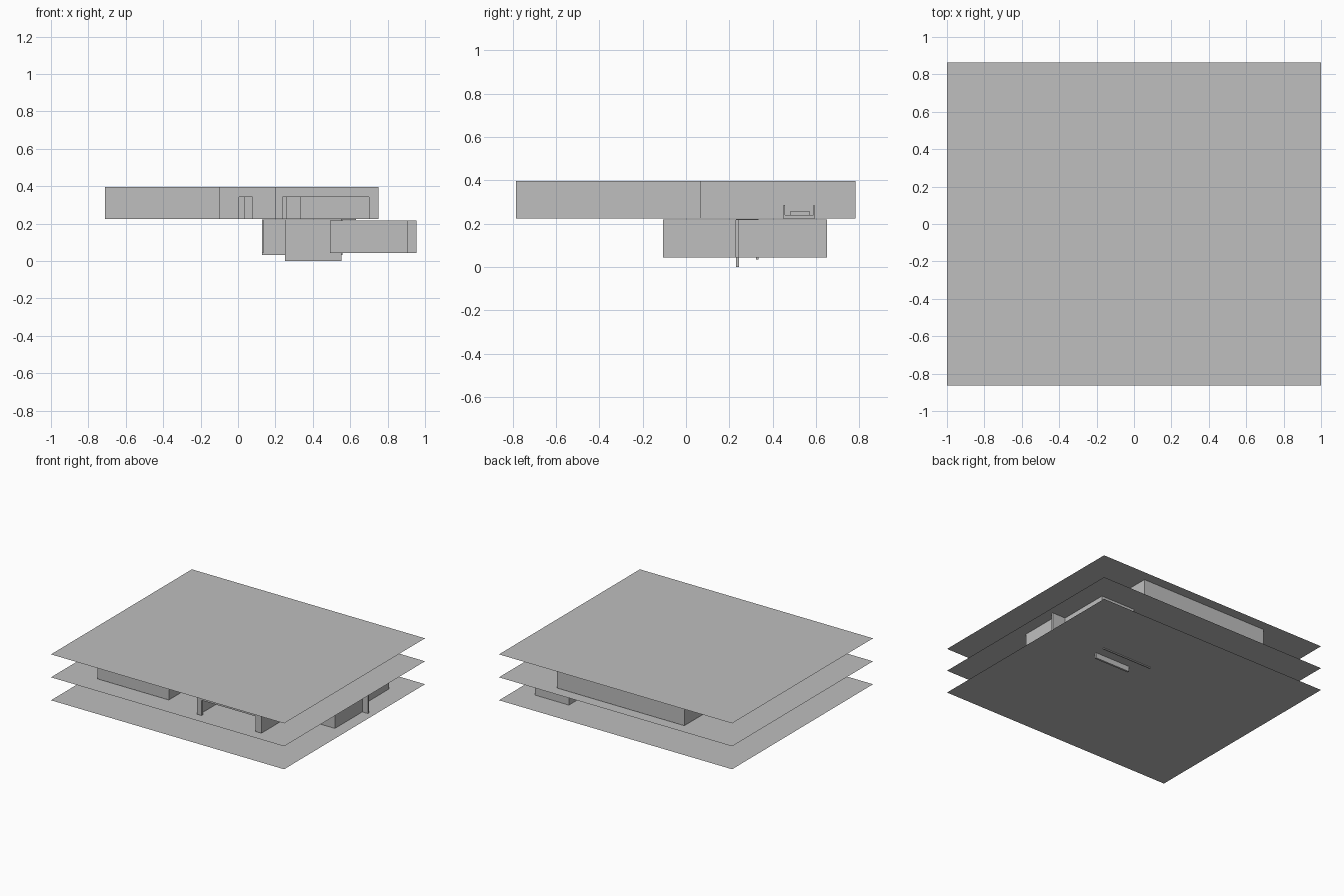
import bpy, bmesh
from mathutils import Matrix, Vector

cube = bpy.data.objects.get("Cube")
if cube:
    bpy.data.objects.remove(cube, do_unlink=True)

grey = bpy.data.materials.new("plain_grey")
grey.use_nodes = True
colour = (0.52, 0.52, 0.52, 1)
grey.diffuse_color = colour
grey.node_tree.nodes["Principled BSDF"].inputs["Base Color"].default_value = colour

T = 0.015            # wall thickness
HX, HY = 1.0, 0.863  # half size of each floor sheet
ROOF, MIDDLE, BASE = 0.397, 0.219, 0.041
HEAD = 0.342         # top of door openings


def finish(name, bm):
    mesh = bpy.data.meshes.new(name)
    bm.to_mesh(mesh)
    bm.free()
    mesh.materials.append(grey)
    obj = bpy.data.objects.new(name, mesh)
    bpy.context.collection.objects.link(obj)


def add_box(bm, lo, hi):
    lo, hi = Vector(lo), Vector(hi)
    size = hi - lo
    bmesh.ops.create_cube(bm, size=1, matrix=Matrix.Translation((lo + hi) / 2)
                          @ Matrix.Diagonal((*size, 1)))


def sheet(name, z):
    bm = bmesh.new()
    bm.faces.new([bm.verts.new((x * HX, y * HY, z))
                  for x, y in ((-1, -1), (1, -1), (1, 1), (-1, 1))])
    finish(name, bm)


def wall(bm, axis, at, start, end, z0, z1, door=None):
    """Straight wall along an axis, with an optional doorway."""
    def piece(a, b, low):
        if axis == "x":
            add_box(bm, (a, at - T / 2, low), (b, at + T / 2, z1))
        else:
            add_box(bm, (at - T / 2, a, low), (at + T / 2, b, z1))
    if door:
        piece(start, door[0], z0)
        piece(door[0], door[1], HEAD)
        piece(door[1], end, z0)
    else:
        piece(start, end, z0)


def storey(name, plan, z0, z1):
    bm = bmesh.new()
    for run in plan:
        wall(bm, *run[:4], z0, z1, *run[4:])
    finish(name, bm)


# Floor and roof sheets
sheet("roof_sheet", ROOF)
sheet("middle_floor_sheet", MIDDLE)
sheet("lower_floor_sheet", BASE)

# Upper outer walls
storey("upper_outer_walls", [
    ("x", 0.776, -0.535, 0.56),
    ("y", -0.527, 0.215, 0.783),
    ("x", 0.215, -0.71, -0.52),
    ("y", -0.703, -0.705, 0.222),
    ("x", -0.698, -0.71, -0.1),
    ("y", -0.107, -0.705, -0.47),
    ("x", -0.47, -0.114, 0.215, (0.005, 0.077)),
    ("y", 0.207, -0.785, -0.46),
    ("x", -0.778, 0.2, 0.75, (0.238, 0.7)),
    ("y", 0.743, -0.785, 0.068),
    ("x", 0.061, 0.545, 0.75),
    ("y", 0.553, 0.054, 0.783),
], 0.224, ROOF)

# Upper room dividers
storey("upper_inner_walls", [
    ("x", -0.135, -0.7, 0.034, (-0.2, -0.12)),
    ("y", -0.107, -0.47, -0.135),
    ("y", 0.207, -0.46, -0.1),
    ("x", -0.1, 0.2, 0.743, (0.262, 0.332)),
    ("x", 0.21, -0.53, -0.13),
    ("x", 0.45, -0.527, -0.18),
    ("y", 0.15, 0.4, 0.778, (0.5, 0.58)),
], 0.224, ROOF)

# Lower storey walls
storey("lower_walls", [
    ("x", -0.098, 0.492, 0.905),
    ("y", 0.898, -0.105, 0.237),
    ("x", 0.237, 0.25, 0.954),
    ("y", 0.833, 0.237, 0.65),
    ("x", 0.643, 0.548, 0.84),
    ("y", 0.556, 0.237, 0.65),
    ("y", 0.499, -0.105, 0.237),
], 0.043, 0.218)

# Stairwell walls that pass through the lower sheet, joined at one end
bm = bmesh.new()
add_box(bm, (0.25, 0.23, 0), (0.553, 0.245, 0.222))
add_box(bm, (0.127, 0.324, 0.033), (0.56, 0.334, 0.222))
add_box(bm, (0.127, 0.245, 0.043), (0.137, 0.324, 0.222))
finish("stairwell_walls", bm)

# Small side landing with two upright ends
bm = bmesh.new()
add_box(bm, (0.55, 0.45, 0.22), (0.63, 0.594, 0.24))
add_box(bm, (0.56, 0.48, 0.24), (0.62, 0.572, 0.256))
for y in (0.45, 0.588):
    add_box(bm, (0.55, y, 0.24), (0.63, y + 0.006, 0.286))
finish("side_landing", bm)
